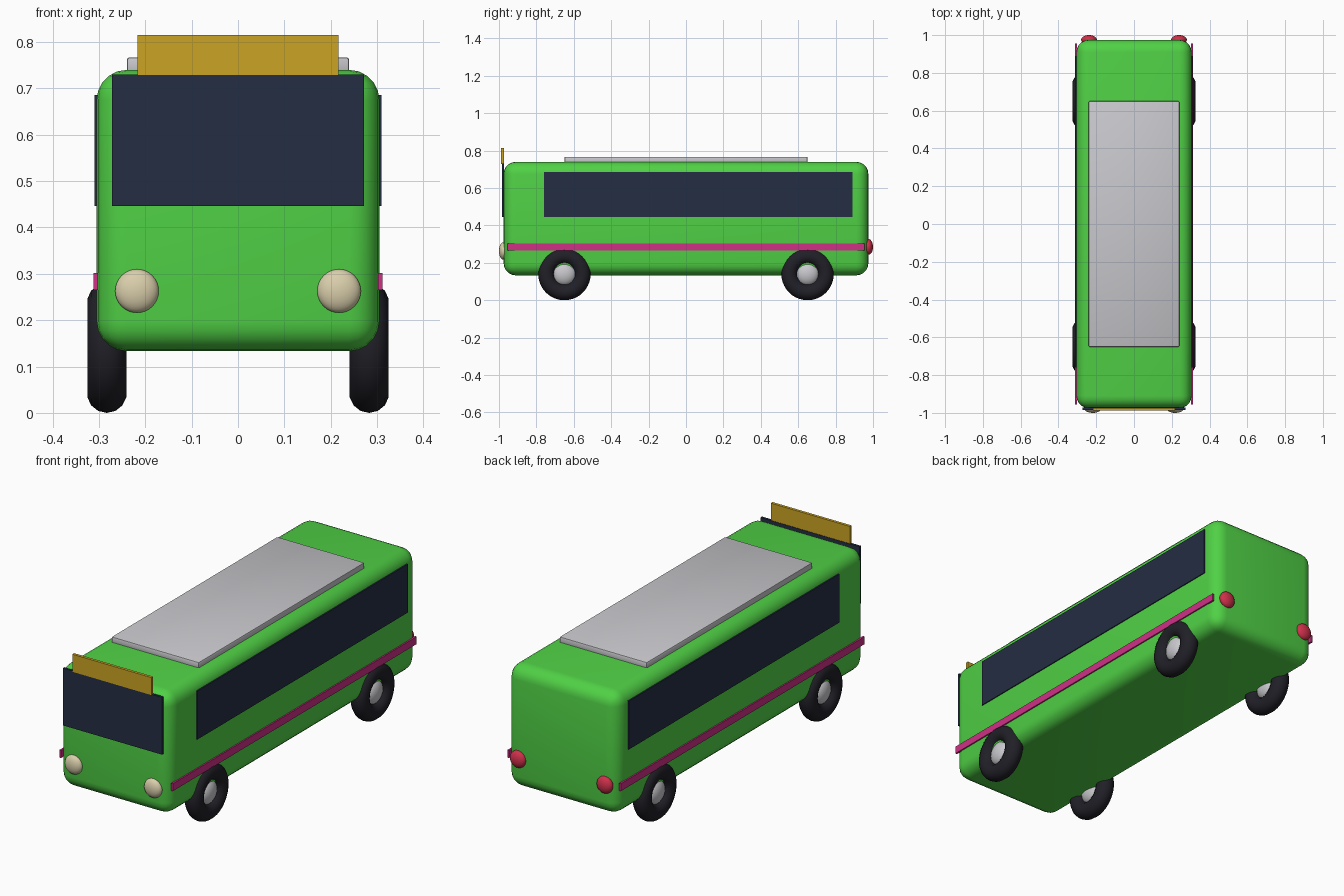
import bpy
import math

cube = bpy.data.objects.get("Cube")
if cube:
    bpy.data.objects.remove(cube, do_unlink=True)


def material(name, rgb, roughness=0.5):
    mat = bpy.data.materials.new(name)
    mat.use_nodes = True
    colour = (*rgb, 1)
    mat.diffuse_color = colour
    bsdf = mat.node_tree.nodes["Principled BSDF"]
    bsdf.inputs["Base Color"].default_value = colour
    bsdf.inputs["Roughness"].default_value = roughness
    return mat


green = material("bright green", (0.08, 0.64, 0.06))
glass = material("dark blue glass", (0.017, 0.026, 0.055))
pink = material("pink", (0.62, 0.03, 0.24))
grey = material("light grey", (0.58, 0.58, 0.61))
rubber = material("black rubber", (0.014, 0.014, 0.02))
cream = material("cream", (0.70, 0.62, 0.41))
red = material("red", (0.62, 0.03, 0.07))
amber = material("amber", (0.60, 0.37, 0.018))


def finish(name, mat, smooth=False):
    obj = bpy.context.object
    obj.name = name
    obj.data.materials.append(mat)
    if smooth:
        bpy.ops.object.shade_smooth()
    return obj


def box(name, mat, low, high, bevel=0, segments=1):
    centre = [(a + b) / 2 for a, b in zip(low, high)]
    bpy.ops.mesh.primitive_cube_add(size=1, location=centre)
    obj = finish(name, mat)
    obj.scale = [b - a for a, b in zip(low, high)]
    bpy.ops.object.transform_apply(location=False, rotation=False, scale=True)
    if bevel:
        mod = obj.modifiers.new("rounded edges", "BEVEL")
        mod.width = bevel
        mod.segments = segments
        bpy.ops.object.modifier_apply(modifier=mod.name)
        bpy.ops.object.shade_smooth_by_angle(angle=math.radians(35))
    return obj


def ellipsoid(name, mat, centre, radii):
    bpy.ops.mesh.primitive_uv_sphere_add(segments=32, ring_count=16, radius=1, location=centre)
    obj = finish(name, mat, smooth=True)
    obj.scale = radii
    bpy.ops.object.transform_apply(location=False, rotation=False, scale=True)
    return obj


# Body shell and roof panel
box("body", green, (-0.305, -0.975, 0.133), (0.305, 0.975, 0.74), 0.065, 5)
box("roof_panel", grey, (-0.24, -0.65, 0.73), (0.24, 0.65, 0.767), 0.006, 2)

# Windscreen and destination board
box("windscreen", glass, (-0.272, -0.984, 0.446), (0.272, -0.972, 0.73))
box("destination_board", amber, (-0.217, -0.988, 0.728), (0.217, -0.974, 0.815))

for side, s in (("left", 1), ("right", -1)):
    # Side window and stripe
    for part, mat, y0, y1, z0, z1, out in (
        ("window", glass, -0.76, 0.89, 0.446, 0.686, 0.310),
        ("stripe", pink, -0.955, 0.955, 0.265, 0.302, 0.312),
    ):
        x0, x1 = sorted((s * 0.302, s * out))
        box(f"{side}_{part}", mat, (x0, y0, z0), (x1, y1, z1))

    # Lamps
    ellipsoid(f"{side}_headlight", cream, (s * 0.218, -0.975, 0.263), (0.047, 0.025, 0.047))
    ellipsoid(f"{side}_tail_light", red, (s * 0.238, 0.975, 0.285), (0.042, 0.025, 0.042))

    # Wheels
    for end, y in (("front", -0.65), ("rear", 0.65)):
        centre = (s * 0.283, y, 0.14)
        bpy.ops.mesh.primitive_torus_add(
            major_segments=40, minor_segments=14, major_radius=0.097,
            minor_radius=0.043, location=centre, rotation=(0, math.pi / 2, 0))
        finish(f"{end}_{side}_tyre", rubber, smooth=True)
        ellipsoid(f"{end}_{side}_hub", grey, centre, (0.038, 0.062, 0.062))
